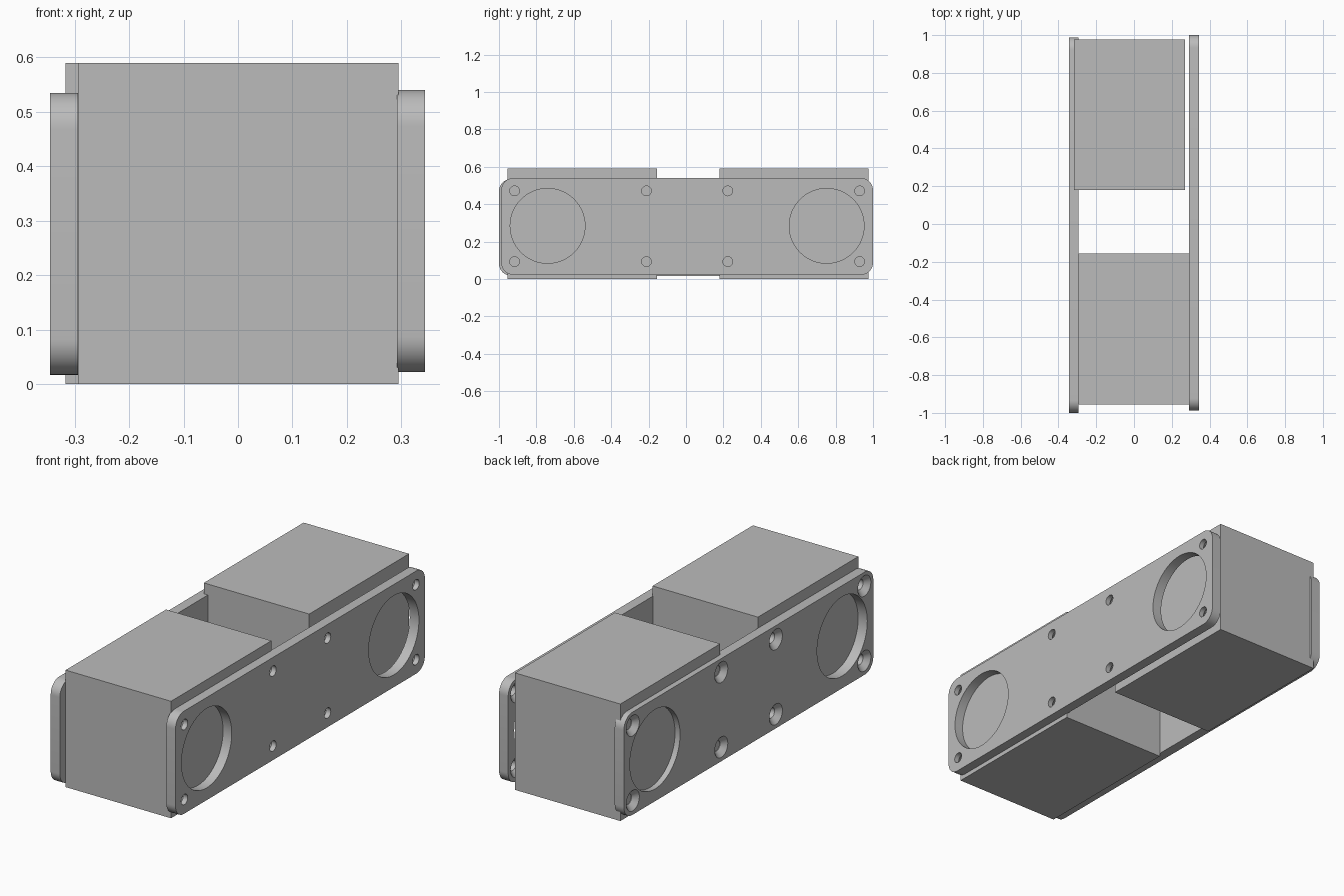
import bpy, bmesh, math
from mathutils import Matrix, Vector

if "Cube" in bpy.data.objects:
    bpy.data.objects.remove(bpy.data.objects["Cube"])

grey = bpy.data.materials.new("plain_grey")
grey.use_nodes = True
colour = (0.5, 0.5, 0.5, 1)
grey.diffuse_color = colour
grey.node_tree.nodes["Principled BSDF"].inputs["Base Color"].default_value = colour

THICK = 0.051


def make_object(name, bm):
    bmesh.ops.recalc_face_normals(bm, faces=bm.faces)
    mesh = bpy.data.meshes.new(name)
    bm.to_mesh(mesh)
    bm.free()
    mesh.materials.append(grey)
    obj = bpy.data.objects.new(name, mesh)
    bpy.context.collection.objects.link(obj)
    return obj


def add_box(bm, low, high):
    low, high = Vector(low), Vector(high)
    place = Matrix.Translation((low + high) / 2) @ Matrix.Diagonal((*(high - low), 1))
    bmesh.ops.create_cube(bm, size=1, matrix=place)


def add_turned(bm, y, z, profile, sides):
    """Closed solid turned about an x-parallel axis; profile is (x, radius) pairs."""
    rings = []
    for x, r in profile:
        angles = [2 * math.pi * i / sides for i in range(sides)]
        rings.append([bm.verts.new((x, y + r * math.cos(a), z + r * math.sin(a)))
                      for a in angles])
    for a, b in zip(rings, rings[1:]):
        for i in range(sides):
            j = (i + 1) % sides
            bm.faces.new((a[i], a[j], b[j], b[i]))
    bm.faces.new(rings[0])
    bm.faces.new(rings[-1])


def make_block(name, low, high):
    bm = bmesh.new()
    add_box(bm, low, high)
    return make_object(name, bm)


def make_plate(name, centre):
    # Rounded plate
    bm = bmesh.new()
    half = Vector((THICK / 2, 0.994, 0.259))
    add_box(bm, -half, half)
    corners = [e for e in bm.edges if abs(e.verts[0].co.x - e.verts[1].co.x) > 0.01]
    bmesh.ops.bevel(bm, geom=corners, offset=0.066, segments=12, profile=0.5,
                    affect='EDGES')
    plate = make_object(name, bm)

    # Large round openings and countersunk screw holes
    bm = bmesh.new()
    face = -THICK / 2
    screw = [(face - 0.02, 0.052), (face, 0.052), (0, 0.026), (0.05, 0.026)]
    for side in (-1, 1):
        add_turned(bm, side * 0.746, 0.003, [(-0.06, 0.2), (0.06, 0.2)], 64)
        for y in (0.2175, 0.9225):
            for z in (-0.188, 0.19):
                add_turned(bm, side * y, z, screw, 32)
    cutter = make_object(name + "_cutter", bm)
    cutter.hide_render = True

    cut = plate.modifiers.new("holes", 'BOOLEAN')
    cut.operation = 'DIFFERENCE'
    cut.solver = 'EXACT'
    cut.object = cutter
    bpy.ops.object.select_all(action='DESELECT')
    bpy.context.view_layer.objects.active = plate
    plate.select_set(True)
    bpy.ops.object.modifier_apply(modifier=cut.name)
    bpy.data.objects.remove(cutter)
    bpy.ops.object.shade_smooth_by_angle(angle=math.radians(30))
    plate.location = centre
    return plate


# Two solid blocks with a gap between them
make_block("front_block", (-0.293, -0.955, 0), (0.295, -0.155, 0.59))
make_block("back_block", (-0.317, 0.18, 0), (0.271, 0.976, 0.59))

# Side plates, the same part on both sides
make_plate("left_plate", (0.3175, 0.006, 0.281))
make_plate("right_plate", (-0.3195, -0.006, 0.276))
